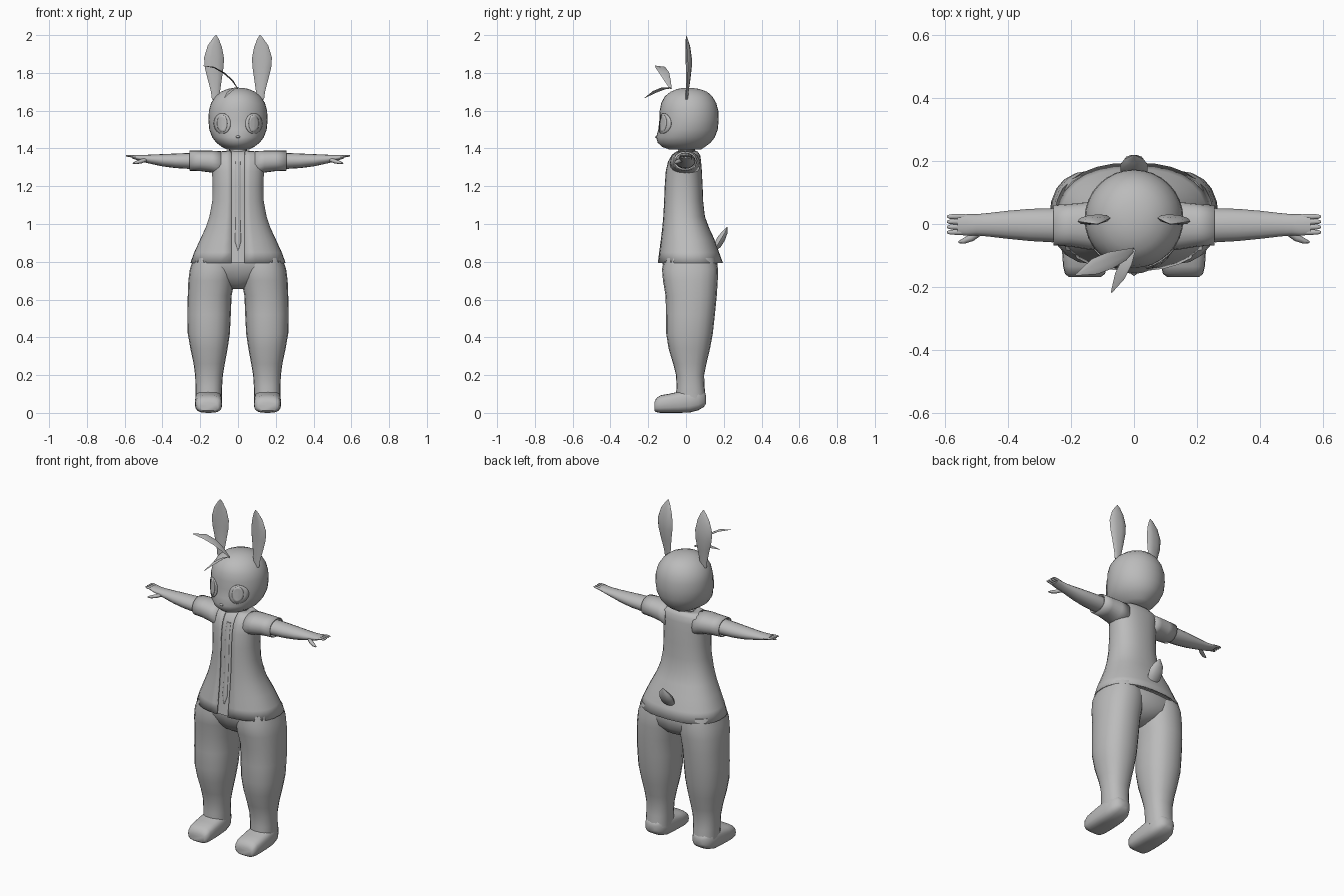
import bpy, bmesh, math
from mathutils import Vector

grey = bpy.data.materials.new("soft grey")
grey.diffuse_color = (0.5, 0.5, 0.5, 1)


def finish(name, bm, mirror=False, smooth=50):
    """Turn a bmesh into a shaded object, optionally mirrored across x."""
    bmesh.ops.recalc_face_normals(bm, faces=bm.faces[:])
    me = bpy.data.meshes.new(name)
    bm.to_mesh(me)
    bm.free()
    me.materials.append(grey)
    ob = bpy.data.objects.new(name, me)
    bpy.context.collection.objects.link(ob)
    bpy.ops.object.select_all(action='DESELECT')
    ob.select_set(True)
    bpy.context.view_layer.objects.active = ob
    bpy.ops.object.shade_smooth_by_angle(angle=math.radians(smooth))
    if mirror:
        ob.modifiers.new("mirror", 'MIRROR').use_mirror_merge = False
    return ob


def skin(bm, rings, closed=True, caps=True):
    """Bridge equal-length rings of points with quads."""
    vs = [[bm.verts.new(p) for p in r] for r in rings]
    n = len(vs[0])
    for a, b in zip(vs, vs[1:]):
        for i in range(n if closed else n - 1):
            j = (i + 1) % n
            bm.faces.new((a[i], a[j], b[j], b[i]))
    if caps:
        bm.faces.new(vs[0])
        bm.faces.new(vs[-1])


def power(v, p):
    return math.copysign(abs(v) ** (2 / p), v)


def loft(name, rings, axis='z', n=20, p=2.0, gap=0, caps=True, mirror=False):
    """Rings are (position, low a, high a, low b, high b) in the cross plane."""
    out = []
    for t, a0, a1, b0, b1 in rings:
        ra, rb = (a1 - a0) / 2, (b1 - b0) / 2
        d = math.asin((gap / ra) ** (p / 2)) if gap else 0
        ring = []
        for i in range(n):
            f = i / (n - 1) if gap else i / n
            ang = -math.pi / 2 + d + f * (2 * math.pi - 2 * d)
            a = (a0 + a1) / 2 + ra * power(math.cos(ang), p)
            b = (b0 + b1) / 2 + rb * power(math.sin(ang), p)
            ring.append({'z': (a, b, t), 'x': (t, a, b), 'y': (a, t, b)}[axis])
        out.append(ring)
    bm = bmesh.new()
    skin(bm, out, closed=not gap, caps=caps)
    return finish(name, bm, mirror)


def blade(name, path, widths, side, thick, n=10, mirror=False):
    """Leaf or finger shape swept along a path; thick is a share of width."""
    pts = [Vector(q) for q in path]
    out = []
    for i, c in enumerate(pts):
        tan = (pts[min(i + 1, len(pts) - 1)] - pts[max(i - 1, 0)]).normalized()
        s = Vector(side)
        s = (s - tan * s.dot(tan)).normalized()
        nor = tan.cross(s)
        out.append([c + widths[i] * (s * math.cos(k * math.tau / n)
                    + nor * thick * math.sin(k * math.tau / n)) for k in range(n)])
    bm = bmesh.new()
    skin(bm, out)
    return finish(name, bm, mirror)


# Head, with the muzzle pushed forward low down
head = loft("head", [
    (1.395, -.06, .06, -.09, .08), (1.408, -.085, .085, -.125, .10),
    (1.43, -.115, .115, -.15, .13), (1.46, -.137, .137, -.158, .153),
    (1.50, -.152, .152, -.147, .168), (1.55, -.157, .157, -.141, .173),
    (1.60, -.154, .154, -.139, .171), (1.64, -.143, .143, -.131, .16),
    (1.675, -.12, .12, -.113, .14), (1.70, -.09, .09, -.082, .112),
    (1.715, -.055, .055, -.045, .07), (1.721, -.02, .02, -.01, .03)], n=32)
blade("nose", [(0, -.15, 1.462), (0, -.158, 1.46), (0, -.164, 1.458)],
      [.014, .01, .002], (1, 0, 0), .6)
loft("neck", [(1.34, -.05, .05, -.045, .05), (1.42, -.045, .045, -.04, .045)])


# Eyes: oval plates laid onto the face
def eye_plate(name, w, h, offset):
    bm = bmesh.new()
    skin(bm, [[(.083 + w * r * math.cos(k * math.tau / 24), -.3,
                1.532 + h * r * math.sin(k * math.tau / 24)) for k in range(24)]
              for r in (.15, .4, .7, 1)], caps=False)
    bm.edges.ensure_lookup_table()
    bmesh.ops.holes_fill(bm, edges=[e for e in bm.edges if e.is_boundary
                         and all(abs(v.co.x - .083) < w * .2 for v in e.verts)])
    ob = finish(name, bm)
    wrap = ob.modifiers.new("lay on face", 'SHRINKWRAP')
    wrap.target = head
    wrap.wrap_method = 'PROJECT'
    wrap.use_project_y = True
    wrap.use_negative_direction = False
    wrap.use_positive_direction = True
    wrap.offset = offset
    sol = ob.modifiers.new("plate", 'SOLIDIFY')
    sol.thickness = .005
    sol.offset = 0
    ob.modifiers.new("mirror", 'MIRROR').use_mirror_merge = False


eye_plate("eye", .044, .054, .002)
eye_plate("iris", .026, .046, .005)

# Ears
blade("ear", [(.118, .004, 1.66), (.119, .006, 1.70), (.123, .012, 1.77),
              (.126, .015, 1.83), (.127, .014, 1.88), (.123, .01, 1.94),
              (.118, .004, 1.98), (.116, 0, 2.0)],
      [.02, .024, .038, .05, .053, .038, .017, .002], (1, -.1, 0), .3, mirror=True)

# Hair tuft
blade("long_hair_lock", [(.0, -.08, 1.715), (-.03, -.098, 1.76), (-.075, -.115, 1.80),
                         (-.125, -.135, 1.828), (-.185, -.162, 1.838)],
      [.005, .018, .027, .026, .002], (-.35, .9, .15), .12)
blade("short_hair_lock", [(.0, -.08, 1.72), (-.022, -.12, 1.718),
                          (-.045, -.165, 1.70), (-.072, -.218, 1.668)],
      [.006, .018, .018, .002], (.9, -.4, .3), .15)

# Open jacket over a shirt and a narrow tie
body = [(.795, -.252, .252, -.15, .195), (.85, -.232, .232, -.143, .175),
        (.92, -.2, .2, -.134, .15), (.98, -.172, .172, -.127, .122),
        (1.04, -.152, .152, -.122, .1), (1.12, -.137, .137, -.118, .091),
        (1.20, -.135, .135, -.115, .088), (1.28, -.138, .138, -.109, .084),
        (1.33, -.146, .146, -.097, .08), (1.365, -.142, .142, -.077, .075),
        (1.383, -.105, .105, -.055, .062), (1.388, -.06, .06, -.04, .05)]
jacket = loft("jacket", body, n=29, p=2.3, gap=.036, caps=False)
sol = jacket.modifiers.new("cloth", 'SOLIDIFY')
sol.thickness = .006
sol.offset = -1
loft("shirt", [(z, a + .012, b - .012, c + .012, d - .012)
               for z, a, b, c, d in body], p=2.3)
loft("tie", [(.86, -.002, .002, -.136, -.12), (.91, -.017, .017, -.13, -.115)]
     + [(z, -.013, .013, c + .006, c + .016) for z, a, b, c, d in body[3:9]], n=8)

# Sleeves and arms
sleeve = loft("sleeve", [(.09, -.085, .075, 1.25, 1.386), (.14, -.082, .07, 1.272, 1.388),
                         (.20, -.072, .064, 1.28, 1.388), (.256, -.068, .06, 1.282, 1.388)],
              axis='x', caps=False, mirror=True, p=2.2)
cloth = sleeve.modifiers.new("cloth", 'SOLIDIFY')
cloth.thickness = .006
cloth.offset = -1
loft("arm", [(.18, -.055, .048, 1.292, 1.378), (.26, -.058, .05, 1.292, 1.376),
             (.33, -.054, .048, 1.296, 1.373), (.40, -.047, .042, 1.305, 1.37),
             (.46, -.04, .035, 1.318, 1.367), (.50, -.036, .031, 1.327, 1.366),
             (.53, -.037, .031, 1.337, 1.366), (.56, -.034, .029, 1.347, 1.366)],
     axis='x', n=16, mirror=True)
for i in range(4):
    y = -.026 + i * .0165
    blade("finger_%d" % (i + 1), [(.535, y, 1.354), (.565, y, 1.359),
                                  (.585, y, 1.361), (.594, y, 1.361)],
          [.008, .0085, .007, .003], (0, 1, 0), .75, n=8, mirror=True)
blade("thumb", [(.49, -.025, 1.34), (.515, -.043, 1.331), (.54, -.054, 1.325),
                (.557, -.058, 1.321)], [.012, .012, .009, .003],
      (0, 1, 0), .9, n=8, mirror=True)

# Trousers
loft("hips", [(.655, -.03, .03, -.03, .07), (.68, -.10, .10, -.07, .125),
              (.72, -.19, .19, -.10, .158), (.77, -.24, .24, -.122, .168),
              (.81, -.235, .235, -.125, .165), (.88, -.2, .2, -.115, .14)], p=2.3)
loft("leg", [(.82, .02, .236, -.115, .158), (.76, .012, .255, -.127, .17),
             (.70, .018, .263, -.122, .168), (.62, .034, .266, -.108, .163),
             (.52, .038, .268, -.106, .153), (.42, .043, .266, -.105, .142),
             (.34, .055, .252, -.092, .127), (.26, .07, .235, -.068, .108),
             (.20, .08, .227, -.053, .096), (.14, .084, .225, -.05, .098),
             (.07, .086, .224, -.055, .106)], p=2.3, mirror=True)

# Shoes
loft("shoe", [(-.168, .105, .207, .012, .055), (-.158, .092, .219, .004, .077),
              (-.135, .086, .225, 0, .093), (-.09, .084, .228, 0, .101),
              (-.04, .084, .228, 0, .112), (.02, .085, .227, .002, .125),
              (.065, .092, .22, .014, .125), (.095, .11, .202, .032, .11),
              (.107, .135, .18, .05, .09)], axis='y', p=3, mirror=True)

# Tail
blade("tail", [(0, .145, .86), (0, .168, .89), (0, .188, .925),
               (0, .206, .955), (0, .218, .985)],
      [.022, .042, .044, .03, .003], (1, 0, 0), .5)
